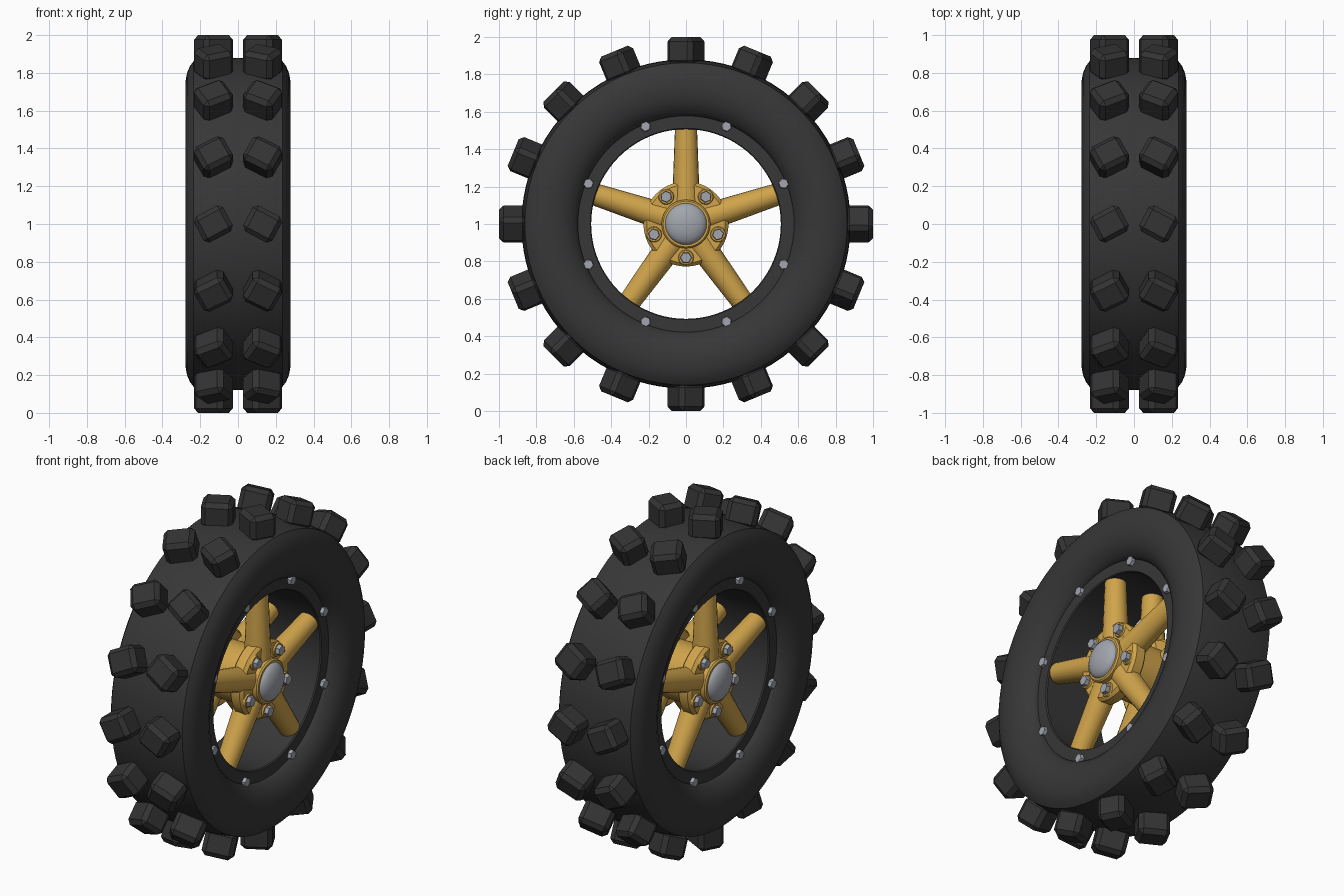
import bpy, bmesh, math
from mathutils import Matrix, Vector

if "Cube" in bpy.data.objects:
    bpy.data.objects.remove(bpy.data.objects["Cube"])


def material(name, rgb):
    m = bpy.data.materials.new(name)
    m.diffuse_color = (*rgb, 1)
    m.use_nodes = True
    m.node_tree.nodes["Principled BSDF"].inputs["Base Color"].default_value = m.diffuse_color
    return m


RUBBER = material("tire rubber", (0.038, 0.038, 0.038))
TREAD = material("tread rubber", (0.033, 0.033, 0.033))
GOLD = material("gold paint", (0.63, 0.37, 0.07))
STEEL = material("steel", (0.36, 0.38, 0.42))
CENTRE = Matrix.Translation((0, 0, 1))


def finish(name, bm, mat, angle=35):
    bmesh.ops.recalc_face_normals(bm, faces=bm.faces)
    bm.transform(CENTRE)
    mesh = bpy.data.meshes.new(name)
    bm.to_mesh(mesh)
    bm.free()
    mesh.materials.append(mat)
    obj = bpy.data.objects.new(name, mesh)
    bpy.context.collection.objects.link(obj)
    bpy.ops.object.select_all(action='DESELECT')
    obj.select_set(True)
    bpy.context.view_layer.objects.active = obj
    bpy.ops.object.shade_smooth_by_angle(angle=math.radians(angle))
    return obj


def lathe(name, profile, mat, steps=64, closed=False):
    """Revolve (x, radius) points about the x axis."""
    bm = bmesh.new()
    verts = [bm.verts.new((x, 0, r)) for x, r in profile]
    pairs = list(zip(verts, verts[1:])) + ([(verts[-1], verts[0])] if closed else [])
    edges = [bm.edges.new(p) for p in pairs]
    bmesh.ops.spin(bm, geom=verts + edges, cent=(0, 0, 0), axis=(1, 0, 0),
                   angle=math.tau, steps=steps, use_merge=True)
    bmesh.ops.remove_doubles(bm, verts=bm.verts, dist=0.0005)
    return finish(name, bm, mat)


def around(angle):
    """Turn +z to a direction in the wheel plane, measured from +y."""
    return Matrix.Rotation(angle - math.pi / 2, 4, 'X')


def bolt_ring(name, count, start, ring, x, radius, height, mat, sides=6):
    """Short capped prisms facing outward on both sides of the wheel."""
    bm = bmesh.new()
    for s in (1, -1):
        for i in range(count):
            m = (around(start + i * math.tau / count) @ Matrix.Translation((s * x, 0, ring))
                 @ Matrix.Rotation(s * math.pi / 2, 4, 'Y'))
            bmesh.ops.create_cone(bm, cap_ends=True, segments=sides, radius1=radius,
                                  radius2=radius * 0.88, depth=height, matrix=m)
    return finish(name, bm, mat)


# Tire body with bulging sidewalls and the recessed rim lip
half = [(0.0, 0.88), (0.14, 0.877), (0.235, 0.862), (0.255, 0.835), (0.27, 0.80),
        (0.278, 0.755), (0.278, 0.71), (0.268, 0.66), (0.248, 0.62), (0.222, 0.592),
        (0.205, 0.58), (0.195, 0.578), (0.195, 0.512), (0.188, 0.507)]
lathe("tire", half + [(-x, r) for x, r in reversed(half[1:])], RUBBER, 80, closed=True)

# Chevron tread knobs
bm = bmesh.new()
for s in (1, -1):
    for i in range(16):
        m = (around(i * math.tau / 16) @ Matrix.Translation((s * 0.13, 0, 0.925))
             @ Matrix.Rotation(-s * math.radians(28), 4, 'Z')
             @ Matrix.Diagonal((0.175, 0.155, 0.15, 1)))
        bmesh.ops.create_cube(bm, size=1, matrix=m)
bmesh.ops.bevel(bm, geom=bm.edges[:], offset=0.024, segments=1, affect='EDGES')
finish("tread_knobs", bm, TREAD, 20)

# Central hub: barrel, two flanges and raised collars
hub = [(0.0, 0.165), (0.10, 0.165), (0.10, 0.215), (0.112, 0.227), (0.168, 0.227),
       (0.185, 0.21), (0.185, 0.13), (0.212, 0.13), (0.22, 0.122), (0.22, 0.0)]
lathe("hub", [(-x, r) for x, r in reversed(hub[1:])] + hub, GOLD)

# Tapered spokes, five on each side
bm = bmesh.new()
for s in (1, -1):
    for i in range(5):
        m = around(math.pi / 2 + i * math.tau / 5) @ Matrix.Translation((s * 0.13, 0, 0.285))
        bmesh.ops.create_cone(bm, cap_ends=True, segments=20, radius1=0.076,
                              radius2=0.059, depth=0.45, matrix=m)
finish("spokes", bm, GOLD)

# Domed hub caps
for s, side in ((1, "right"), (-1, "left")):
    dome = [(s * (0.215 + 0.05 * math.sin(a)), 0.112 * math.cos(a))
            for a in (k * math.pi / 14 for k in range(8))]
    lathe("hub_cap_" + side, [(s * 0.205, 0.112)] + dome, STEEL, 32)

# Hub bolts on their seats, and rim bolts
bolt_ring("hub_bolt_seats", 5, -math.pi / 2, 0.18, 0.188, 0.043, 0.012, GOLD, 20)
bolt_ring("hub_bolts", 5, -math.pi / 2, 0.18, 0.2, 0.033, 0.034, STEEL)
bolt_ring("rim_bolts", 8, math.pi / 8, 0.565, 0.202, 0.03, 0.026, STEEL)
